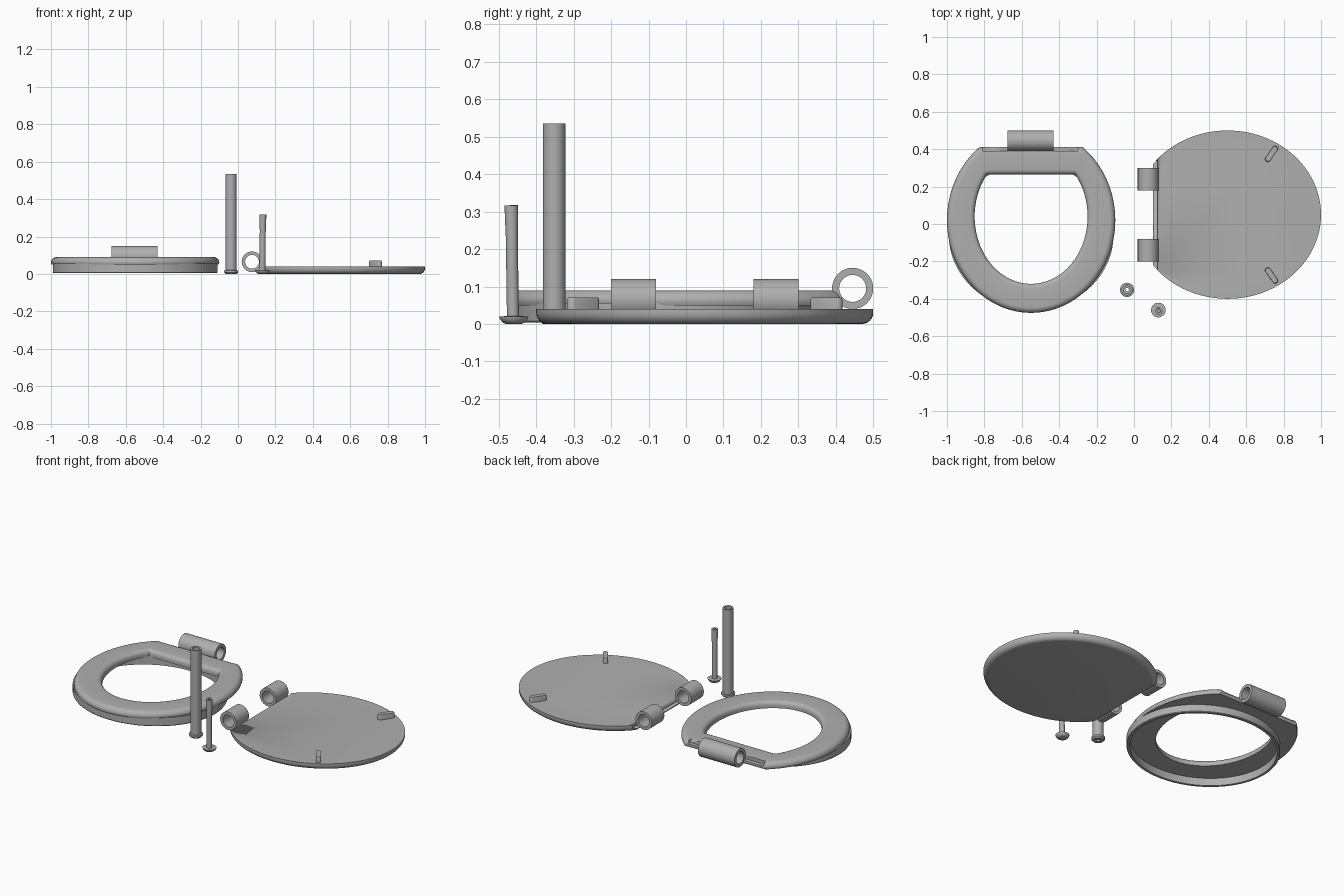
import bpy, bmesh, math
from mathutils import Vector

if "Cube" in bpy.data.objects:
    bpy.data.objects.remove(bpy.data.objects["Cube"])

grey = bpy.data.materials.new("grey plastic")
grey.diffuse_color = (0.43, 0.43, 0.43, 1)
grey.use_nodes = True
grey.node_tree.nodes["Principled BSDF"].inputs["Base Color"].default_value = grey.diffuse_color


def finish(name, bm, loc=(0, 0, 0), rot=(0, 0, 0)):
    bmesh.ops.recalc_face_normals(bm, faces=bm.faces)
    me = bpy.data.meshes.new(name)
    bm.to_mesh(me)
    bm.free()
    me.materials.append(grey)
    ob = bpy.data.objects.new(name, me)
    ob.location, ob.rotation_euler = loc, rot
    bpy.context.collection.objects.link(ob)
    bpy.ops.object.select_all(action='DESELECT')
    ob.select_set(True)
    bpy.context.view_layer.objects.active = ob
    bpy.ops.object.shade_smooth_by_angle(angle=math.radians(35))
    return ob


def loft(bm, rings, closed=False):
    """Skin a list of equal point rings; close the tube or cap both ends."""
    rows = [[bm.verts.new(p) for p in r] for r in rings]
    n = len(rows[0])
    pairs = list(zip(rows, rows[1:])) + ([(rows[-1], rows[0])] if closed else [])
    for a, b in pairs:
        for i in range(n):
            j = (i + 1) % n
            bm.faces.new((a[i], a[j], b[j], b[i]))
    if not closed:
        bm.faces.new(rows[0])
        bm.faces.new(rows[-1])


def angles(*corners, n=112):
    """Even angles plus the exact angles of the flat-cut corners."""
    t = [2 * math.pi * i / n for i in range(n)]
    for c in corners:
        t += [c, math.pi - c]
    return sorted(t)


def oval(ts, cy, rx, ry, cut, d, z):
    """Ellipse inset by d, with its +y end cut off flat."""
    return [Vector(((rx - d) * math.cos(t), min(cy + (ry - d) * math.sin(t), cut - d), z)) for t in ts]


def lathe(name, profile, loc, rot=(0, 0, 0), closed=False, n=40):
    """Spin (radius, z) pairs about z."""
    bm = bmesh.new()
    loft(bm, [[Vector((r * math.cos(2 * math.pi * i / n), r * math.sin(2 * math.pi * i / n), z))
               for i in range(n)] for r, z in profile], closed)
    return finish(name, bm, loc, rot)


def tube(name, R, r, length, loc, rot):
    h = length / 2
    return lathe(name, [(R, -h), (R, h), (r, h), (r, -h)], loc, rot, True)


def cut_box(target, lo, hi):
    bm = bmesh.new()
    bmesh.ops.create_cube(bm, size=1)
    for v in bm.verts:
        v.co = Vector([hi[k] if v.co[k] > 0 else lo[k] for k in range(3)])
    box = finish(target.name + "_cutter", bm)
    box.hide_render = box.hide_viewport = True
    m = target.modifiers.new("step", 'BOOLEAN')
    m.operation, m.object, m.solver = 'DIFFERENCE', box, 'EXACT'


def arc(r, z, steps=6):
    """Quarter round from side wall (inset 0) to top (inset r)."""
    return [(r * (1 - math.cos(a)), z + r * math.sin(a))
            for a in [math.pi / 2 * i / steps for i in range(steps + 1)]]


# Seat ring: rounded slab between a cut outer oval and a cut inner oval
outer = (0.02, 0.45, 0.495, 0.413)
inner = (0.04, 0.302, 0.36, 0.265)
ts = angles(*[math.asin((c - cy) / ry) for cy, rx, ry, c in (outer, inner)])
rings = [oval(ts, *outer, 0.004, 0.05)]
rings += [oval(ts, *outer, d, z) for d, z in arc(0.03, 0.06)]
rings += [oval(ts, *inner, -d, z) for d, z in reversed(arc(0.025, 0.065))]
rings += [oval(ts, *inner, 0, 0.05)]
bm = bmesh.new()
loft(bm, rings, True)
seat = finish("seat_ring", bm, (-0.55, 0, 0))
cut_box(seat, (-0.81, 0.39, 0.068), (-0.30, 0.5, 0.2))

# Thin oval skirt under the seat
ts = angles()
skirt = (-0.06, 0.44, 0.4, 9)
bm = bmesh.new()
loft(bm, [oval(ts, *skirt, d, z) for d, z in
          [(0.003, 0.004), (0, 0.008), (0, 0.056), (0.018, 0.056), (0.018, 0.004)]], True)
finish("seat_skirt", bm, (-0.55, 0, 0))

# Seat hinge barrel
tube("seat_hinge_barrel", 0.055, 0.036, 0.245, (-0.553, 0.445, 0.095), (0, math.pi / 2, 0))

# Lid: flat top, rounded underside, flat-cut hinge edge
lid_shape = (0, 0.45, 0.5, 0.4)
ts = angles(math.asin(0.8))
bm = bmesh.new()
loft(bm, [oval(ts, *lid_shape, 0, 0.04)] +
     [oval(ts, *lid_shape, d, 0.03 - z) for d, z in arc(0.03, 0)])
lid = finish("lid", bm, (0.5, 0.05, 0), (0, 0, math.pi / 2))
cut_box(lid, (0.0, -0.24, 0.02), (0.125, 0.34, 0.1))

# Lid hinge barrels and bumper pegs, mirrored about the lid's centre line
for side, s in (("back", 1), ("front", -1)):
    tube("lid_hinge_barrel_" + side, 0.055, 0.037, 0.12,
         (0.075, 0.05 + 0.19 * s, 0.065), (math.pi / 2, 0, 0))
    bm = bmesh.new()
    w, h, n = 0.015, 0.034, 24
    pts = [(h * (1 if i < n // 2 else -1) + w * math.sin(2 * math.pi * (i + 0.5) / n),
            w * -math.cos(2 * math.pi * (i + 0.5) / n)) for i in range(n)]
    loft(bm, [[Vector((x * f, y * f, z)) for x, y in pts]
              for f, z in ((1, 0.03), (1, 0.066), (0.93, 0.071))])
    finish("lid_bumper_" + side, bm, (0.735, 0.05 + 0.325 * s, 0), (0, 0, s * math.radians(55)))

# Hollow hinge pin with a flanged foot
lathe("hollow_pin", [(0.02, 0.02), (0.02, 0.535), (0.03, 0.535), (0.03, 0.02), (0.038, 0.018),
                     (0.038, 0.008), (0.03, 0.0), (0.01, 0.0), (0.01, 0.02)],
      (-0.037, -0.352, 0), closed=True)

# Slim locking pin: domed head and slightly leaning tapered shaft
lathe("locking_pin_head", [(0.02, 0), (0.03, 0.004), (0.037, 0.013), (0.039, 0.02), (0.018, 0.021)],
      (0.13, -0.46, 0))
lathe("locking_pin_shaft", [(0.016, 0.012), (0.016, 0.23), (0.018, 0.3), (0.018, 0.317), (0.008, 0.317),
                            (0.008, 0.28)],
      (0.13, -0.462, 0), (math.radians(0.8), math.radians(0.6), 0))
